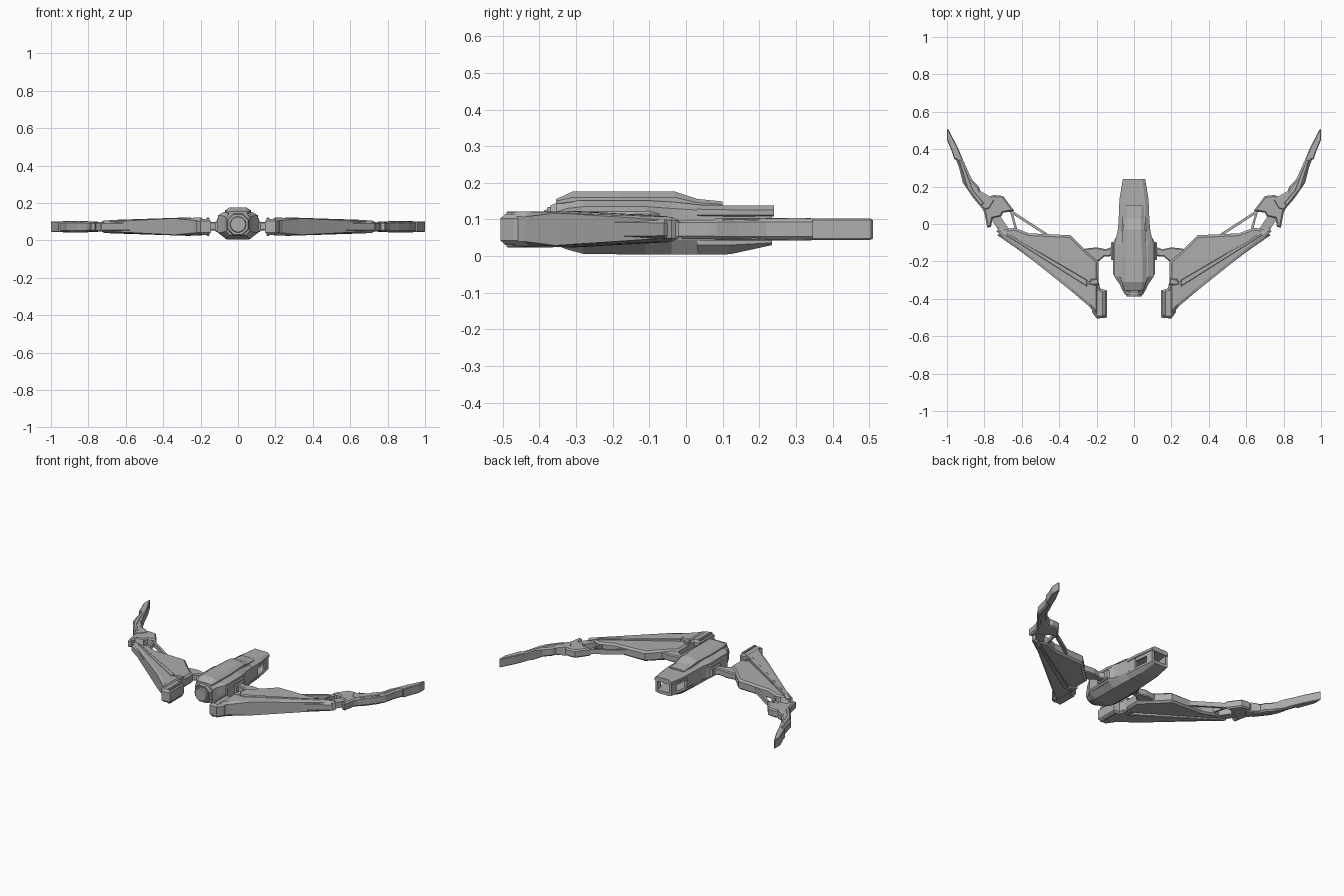
import bpy, bmesh, math
from mathutils import Vector

grey = bpy.data.materials.new("hull grey")
grey.diffuse_color = (0.42, 0.42, 0.42, 1)
MID = 0.073  # height of the wing plane


def finish(name, bm, mirror=False):
    bmesh.ops.recalc_face_normals(bm, faces=bm.faces)
    me = bpy.data.meshes.new(name)
    bm.to_mesh(me)
    bm.free()
    me.materials.append(grey)
    ob = bpy.data.objects.new(name, me)
    bpy.context.collection.objects.link(ob)
    if mirror:
        ob.modifiers.new("mirror", 'MIRROR')
    return ob


def slab(name, outline, z0, z1, bevel=0.01, taper=None, mirror=True):
    """Flat plate from an xy outline, chamfered top and bottom, thinned along x."""
    bm = bmesh.new()
    face = bm.faces.new([bm.verts.new((x, y, z0)) for x, y in outline])
    ext = bmesh.ops.extrude_face_region(bm, geom=[face])
    for v in ext["geom"]:
        if isinstance(v, bmesh.types.BMVert):
            v.co.z = z1
    if bevel:
        rims = [e for e in bm.edges if abs(e.verts[0].co.z - e.verts[1].co.z) < 1e-6]
        bmesh.ops.bevel(bm, geom=rims, offset=bevel, segments=1, affect='EDGES', clamp_overlap=True)
    if taper:
        xa, xb, k = taper
        for v in bm.verts:
            t = min(max((v.co.x - xa) / (xb - xa), 0), 1)
            v.co.z = MID + (v.co.z - MID) * (1 + (k - 1) * t)
    return finish(name, bm, mirror)


def loft(name, stations):
    """Eight-sided body; station = y, bottom/mid/top half widths, four heights."""
    bm = bmesh.new()
    rings = []
    for y, wb, wm, wt, za, zb, zc, zd in stations:
        half = [(wb, za), (wm, zb), (wm, zc), (wt, zd)]
        pts = half + [(-x, z) for x, z in reversed(half)]
        rings.append([bm.verts.new((x, y, z)) for x, z in pts])
    for a, b in zip(rings, rings[1:]):
        for i in range(8):
            j = (i + 1) % 8
            bm.faces.new((a[i], a[j], b[j], b[i]))
    bm.faces.new(rings[0])
    bm.faces.new(rings[-1])
    return finish(name, bm)


def bar(name, a, b, w, h):
    """Straight square bar between two points in the xy plane."""
    a, b = Vector(a), Vector(b)
    d = (b - a).normalized()
    n = Vector((-d.y, d.x)) * w / 2
    slab(name, [a + n, b + n, b - n, a - n], MID - h / 2, MID + h / 2, 0)


def ring(name, y0, y1, r0, r1, z, sides=24):
    """Disc or cone along y for the nose."""
    bm = bmesh.new()
    ends = [[bm.verts.new((r * math.cos(2 * math.pi * (i + .5) / sides), y,
                           z + r * math.sin(2 * math.pi * (i + .5) / sides)))
             for i in range(sides)] for y, r in ((y0, r0), (y1, r1))]
    for i in range(sides):
        j = (i + 1) % sides
        bm.faces.new((ends[0][i], ends[0][j], ends[1][j], ends[1][i]))
    bm.faces.new(ends[0])
    bm.faces.new(ends[1])
    return finish(name, bm)


# Fuselage: faceted hull, keel and raised spine
loft("hull", [
    (-0.355, .045, .062, .045, .030, .050, .120, .148),
    (-0.325, .052, .075, .052, .018, .045, .130, .152),
    (-0.28, .060, .106, .075, .006, .040, .135, .152),
    (-0.11, .060, .106, .075, .004, .040, .135, .152),
    (-0.04, .058, .088, .065, .004, .045, .130, .148),
    (0.04, .055, .080, .060, .004, .045, .125, .140)])
loft("keel", [
    (0.03, .055, .080, .075, .004, .030, .042, .048),
    (0.12, .050, .076, .072, .005, .030, .042, .048),
    (0.235, .038, .058, .055, .030, .036, .044, .050)])
loft("tail_roof", [
    (0.03, .076, .082, .060, .108, .112, .128, .140),
    (0.13, .072, .078, .058, .108, .112, .126, .138),
    (0.24, .055, .060, .045, .108, .112, .126, .138)])
loft("spine", [
    (-0.355, .045, .050, .040, .140, .145, .150, .155),
    (-0.31, .062, .066, .045, .140, .150, .160, .176),
    (-0.18, .066, .070, .045, .140, .150, .160, .176),
    (-0.03, .058, .060, .036, .135, .145, .160, .176),
    (0.03, .052, .054, .038, .130, .138, .146, .156),
    (0.10, .050, .051, .042, .125, .135, .142, .149)])

# Open tail: side walls in front, posts at the rear
slab("tail_wall", [(.062, .03), (.078, .03), (.076, .10), (.060, .10)], .04, .115, 0)
slab("tail_post", [(.048, .19), (.064, .19), (.058, .235), (.042, .235)], .04, .115, 0)
slab("tail_rail", [(.060, .09), (.074, .09), (.062, .20), (.048, .20)], .09, .115, 0)

# Nose sensor
ring("nose_collar", -0.37, -0.35, .058, .066, .085, 8)
ring("nose_ring", -0.378, -0.365, .050, .050, .085)
ring("nose_lens", -0.388, -0.375, .040, .044, .085)

# Side pods and wing arms
slab("side_pod", [(.09, -.29), (.112, -.27), (.112, -.10), (.09, -.06)], .035, .125, .01)
slab("pivot_hub", [(.10, -.20), (.122, -.19), (.122, -.10), (.10, -.09)], .045, .105, .006)
slab("wing_arm", [(.10, -.115), (.15, -.135), (.20, -.125), (.25, -.13), (.30, -.14),
                  (.30, -.20), (.19, -.20), (.16, -.175), (.10, -.17)], .053, .098, .006)

# Main wing: thin panel behind a thick leading spar
slab("wing_panel", [(.19, -.33), (.19, -.20), (.26, -.14), (.34, -.06), (.56, -.05),
                    (.64, -.02), (.70, -.03), (.73, -.06), (.60, -.15), (.30, -.38)],
     .038, .108, .012, (.2, .73, .75))
slab("leading_spar", [(.19, -.50), (.24, -.44), (.34, -.355), (.735, -.04), (.72, -.018),
                      (.66, -.055), (.25, -.305), (.19, -.32)],
     .025, .122, .014, (.2, .73, .68))
slab("spar_ridge", [(.25, -.335), (.69, -.058), (.68, -.048), (.25, -.30)],
     .022, .125, .003, (.2, .73, .66))
slab("root_pod", [(.145, -.50), (.20, -.506), (.225, -.47), (.225, -.31), (.19, -.31),
                  (.18, -.345), (.145, -.355)], .030, .115, .012)
slab("pod_rail", [(.152, -.49), (.168, -.49), (.168, -.36), (.152, -.36)], .024, .122, .003)
slab("root_clamp", [(.19, -.325), (.19, -.29), (.23, -.295), (.245, -.325)], .026, .122, .005)

# Elbow joint with twin struts
bar("rear_strut", (.47, -.055), (.67, .075), .014, .03)
bar("inner_strut", (.63, -.03), (.655, .06), .012, .026)
bar("elbow_link", (.69, -.04), (.75, .05), .05, .040)
slab("elbow", [(.64, .07), (.70, .15), (.75, .155), (.79, .14), (.82, .10), (.80, .06),
               (.785, -.02), (.765, -.015), (.755, .03), (.71, .04), (.70, .06)],
     .047, .099, .008)

# Swept outer blade and its tip
slab("outer_blade", [(.74, .13), (.775, .15), (.82, .175), (.83, .20), (.868, .24),
                     (.895, .30), (.935, .39), (.965, .38), (.935, .30),
                     (.915, .22), (.86, .14), (.80, .07), (.77, .08)],
     .044, .102, .009)
slab("blade_ridge", [(.80, .11), (.86, .18), (.92, .34), (.938, .345), (.89, .19), (.82, .10)],
     .042, .104, .003)
slab("blade_tip", [(.915, .345), (.945, .415), (.995, .510), (1.0, .505), (1.0, .45),
                   (.975, .39), (.96, .345)], .044, .102, .007)
